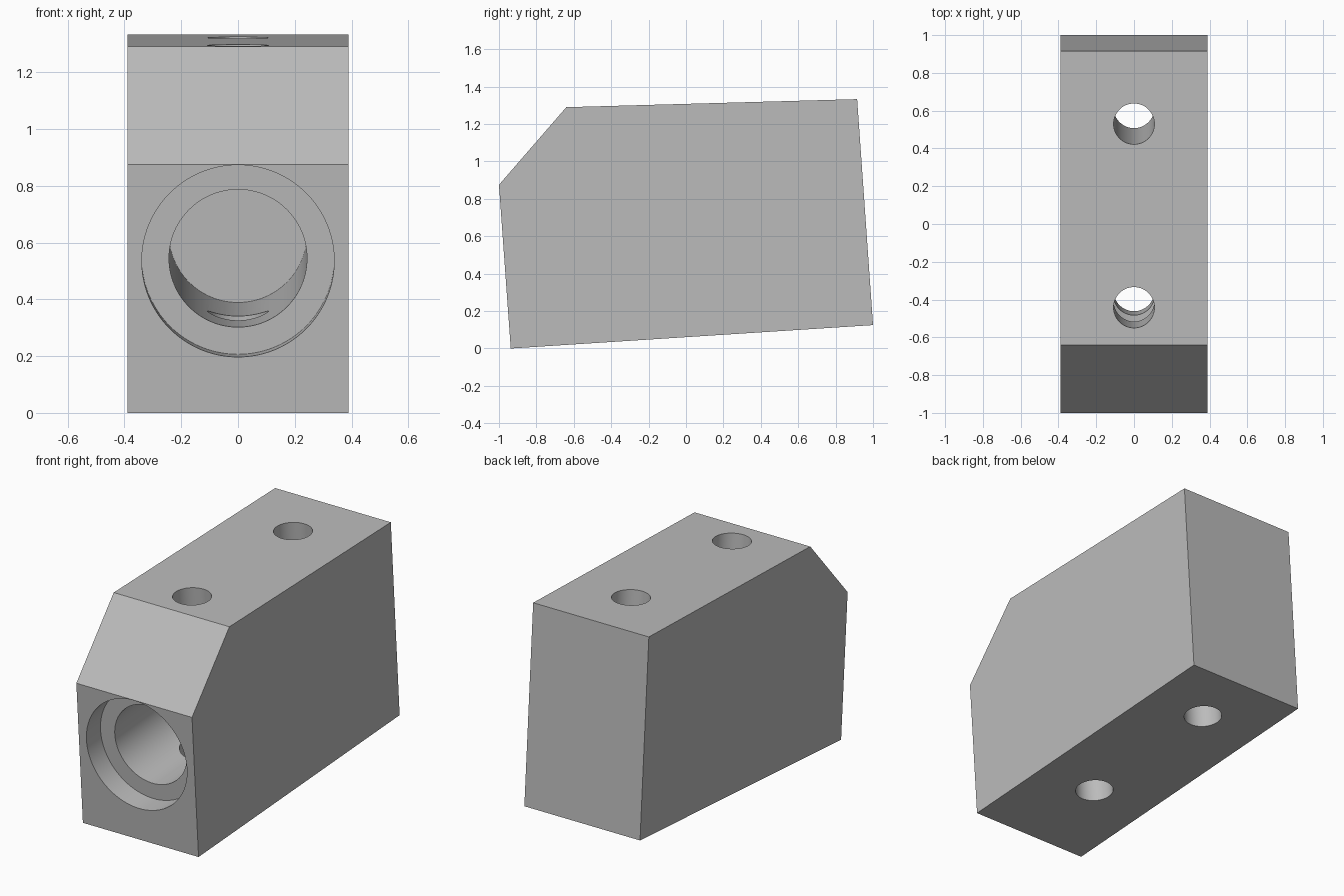
import bpy
import bmesh
from math import radians, tan
from mathutils import Matrix, Vector

TILT = radians(4)
HALF_WIDTH = 0.39

if "Cube" in bpy.data.objects:
    bpy.data.objects.remove(bpy.data.objects["Cube"], do_unlink=True)

grey = bpy.data.materials.new("plain grey")
grey.use_nodes = True
colour = (0.5, 0.5, 0.5, 1)
grey.diffuse_color = colour
grey.node_tree.nodes["Principled BSDF"].inputs["Base Color"].default_value = colour


def add_object(name, bm):
    bmesh.ops.recalc_face_normals(bm, faces=bm.faces)
    mesh = bpy.data.meshes.new(name)
    bm.to_mesh(mesh)
    bm.free()
    mesh.materials.append(grey)
    obj = bpy.data.objects.new(name, mesh)
    bpy.context.collection.objects.link(obj)
    return obj


def cylinder(name, start, end, radius):
    """Cylinder between two points in the middle plane."""
    start, end = Vector(start), Vector(end)
    axis = end - start
    turn = axis.to_track_quat("Z", "Y").to_matrix().to_4x4()
    bm = bmesh.new()
    bmesh.ops.create_cone(bm, cap_ends=True, segments=96, radius1=radius,
                          radius2=radius, depth=axis.length,
                          matrix=Matrix.Translation((start + end) / 2) @ turn)
    obj = add_object(name, bm)
    obj.hide_render = True
    return obj


# Block: side profile with a chamfered upper front edge, extruded across x
profile = [(-0.937, 0), (1, 0.125), (0.915, 1.333), (-0.64, 1.29), (-1, 0.875)]
bm = bmesh.new()
side = bm.faces.new([bm.verts.new((-HALF_WIDTH, y, z)) for y, z in profile])
new = bmesh.ops.extrude_face_region(bm, geom=[side])["geom"]
bmesh.ops.translate(bm, vec=(2 * HALF_WIDTH, 0, 0),
                    verts=[v for v in new if isinstance(v, bmesh.types.BMVert)])
block = add_object("bored_block", bm)


# Blind stepped bore from the front, rising slightly towards the back
def on_bore(y):
    return (0, y, 0.535 + (y + 0.977) * tan(TILT))


cutters = [
    cylinder("counterbore_cutter", on_bore(-1.2), on_bore(-0.84), 0.339),
    cylinder("bore_cutter", on_bore(-1.1), on_bore(0.4), 0.243),
]


# Two through holes, square to the bore
def on_hole(y, top, z):
    return (0, y + (top - z) * tan(TILT), z)


for name, y, top in (("front", -0.442, 1.296), ("rear", 0.53, 1.322)):
    cutters.append(cylinder(name + "_hole_cutter", on_hole(y, top, -0.2),
                            on_hole(y, top, 1.6), 0.108))

# Cut the holes and drop the cutters
bpy.context.view_layer.objects.active = block
for cutter in cutters:
    mod = block.modifiers.new("cut", "BOOLEAN")
    mod.operation = "DIFFERENCE"
    mod.solver = "EXACT"
    mod.object = cutter
    bpy.ops.object.modifier_apply(modifier=mod.name)
    bpy.data.objects.remove(cutter, do_unlink=True)

bpy.ops.object.select_all(action="DESELECT")
block.select_set(True)
bpy.ops.object.shade_smooth_by_angle(angle=radians(25))
